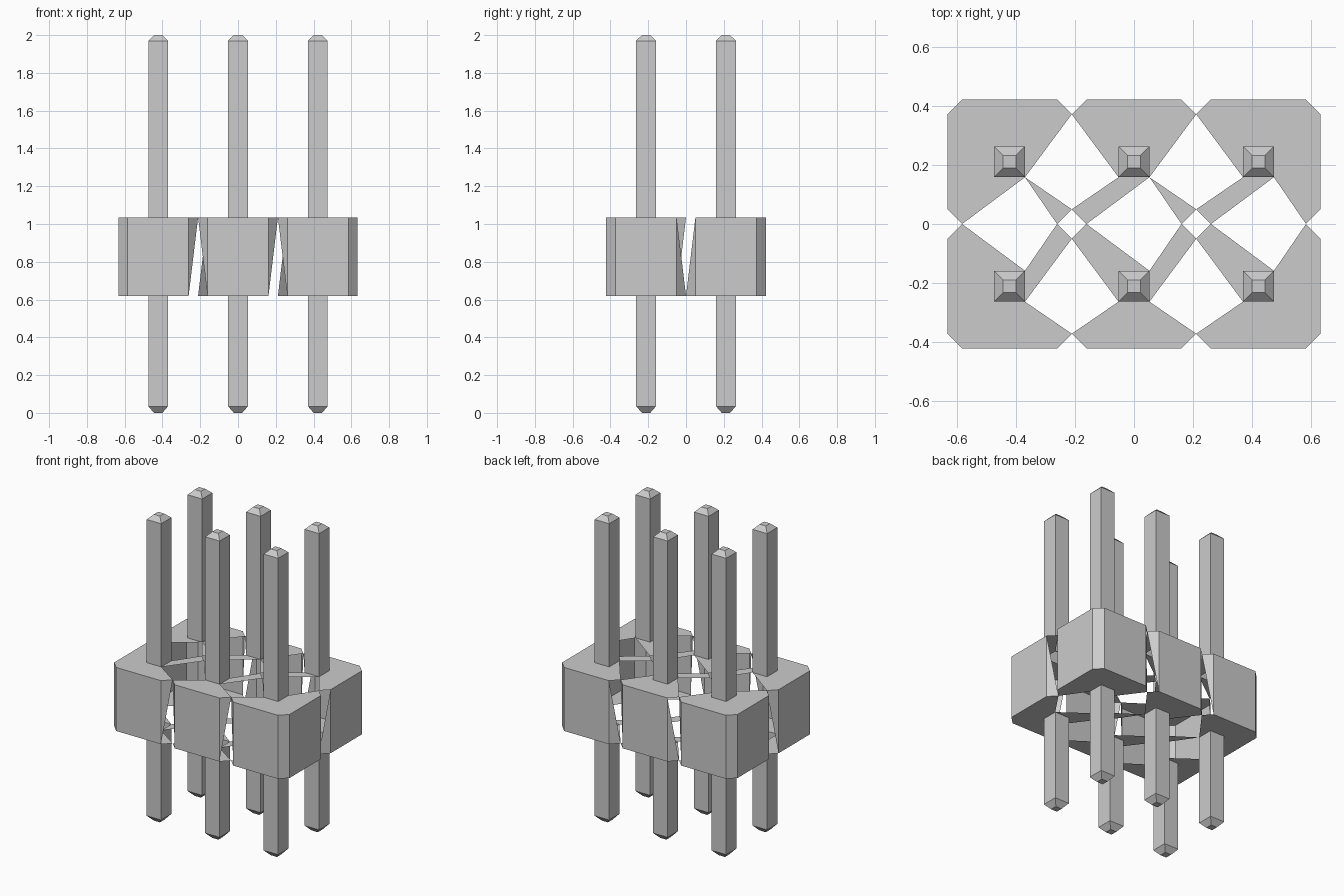
import bpy
import bmesh
from mathutils import Matrix

if "Cube" in bpy.data.objects:
    bpy.data.objects.remove(bpy.data.objects["Cube"], do_unlink=True)

HALF, CUT, PIN, TIP = 0.2113, 0.05, 0.0525, 0.022
LOW, HIGH = 0.62, 1.035
COLS, ROWS = 3, 2

grey = bpy.data.materials.new("plain_grey")
grey.use_nodes = True
colour = (0.6, 0.6, 0.6, 1)
grey.diffuse_color = colour
grey.node_tree.nodes["Principled BSDF"].inputs["Base Color"].default_value = colour


def finish(bm, name, x, y):
    mesh = bpy.data.meshes.new(name)
    bm.to_mesh(mesh)
    bm.free()
    mesh.materials.append(grey)
    obj = bpy.data.objects.new(name, mesh)
    obj.location = (x, y, 0)
    bpy.context.collection.objects.link(obj)


def square(bm, half, z):
    # corners run front right, back right, back left, front left
    signs = [(1, -1), (1, 1), (-1, 1), (-1, -1)]
    return [bm.verts.new((half * a, half * b, z)) for a, b in signs]


def pin(name, x, y):
    # upper and lower shafts with tapered tips, open where they meet the housing
    bm = bmesh.new()
    for levels in ([(PIN, HIGH), (PIN, 1.97), (TIP, 2)],
                   [(TIP, 0), (PIN, 0.035), (PIN, LOW)]):
        rings = [square(bm, h, z) for h, z in levels]
        for a, b in zip(rings, rings[1:]):
            for i in range(4):
                j = (i + 1) % 4
                bm.faces.new((a[i], a[j], b[j], b[i]))
        if levels[0][1] == 0:
            bm.faces.new(rings[0][::-1])
        else:
            bm.faces.new(rings[-1])
    finish(bm, name, x, y)


def housing(name, x, y, open_side):
    # sides run front, right, back, left; sides facing a neighbour stay open
    bm = bmesh.new()
    start, end, holes = [], [], []
    for z in (LOW, HIGH):
        s, e = [], []
        for k in range(4):
            turn = Matrix.Rotation(k * 1.5707963, 3, "Z")
            for px, group in ((CUT - HALF, s), (HALF - CUT, e)):
                v = bm.verts.new((px, -HALF, z))
                v.co = turn @ v.co
                group.append(v)
        start.append(s)
        end.append(e)
        holes.append(square(bm, PIN, z))

    # top and bottom plates around the pin
    apex = [0, 0, 1, 3, 4]
    for level in (0, 1):
        s, e, hole = start[level], end[level], holes[level]
        for k in range(4):
            n = (k + 1) % 4
            corner = [hole[i % 4] for i in range(apex[k + 1], apex[k] - 1, -1)]
            plates = [[e[k], s[n]] + corner]
            if not open_side[k]:
                plates.append([s[k], e[k], hole[apex[k]]])
            for p in plates:
                bm.faces.new(p if level else p[::-1])

    # outer walls and chamfered corners
    for k in range(4):
        n = (k + 1) % 4
        if not open_side[k]:
            bm.faces.new((start[0][k], end[0][k], end[1][k], start[1][k]))
        eb, et, sb, st = end[0][k], end[1][k], start[0][n], start[1][n]
        if k == 0:
            near, far = (eb, st, et), (eb, sb, st)
        else:
            near, far = (eb, sb, et), (sb, st, et)
        if not open_side[k]:
            bm.faces.new(near)
        if not open_side[n]:
            bm.faces.new(far)
    finish(bm, name, x, y)


for r in range(ROWS):
    for c in range(COLS):
        x = (2 * c - COLS + 1) * HALF
        y = (2 * r - ROWS + 1) * HALF
        tag = ("front", "back")[r] + "_" + ("right", "middle", "left")[c]
        housing("housing_" + tag, x, y, (r > 0, c < COLS - 1, r < ROWS - 1, c > 0))
        pin("pin_" + tag, x, y)
